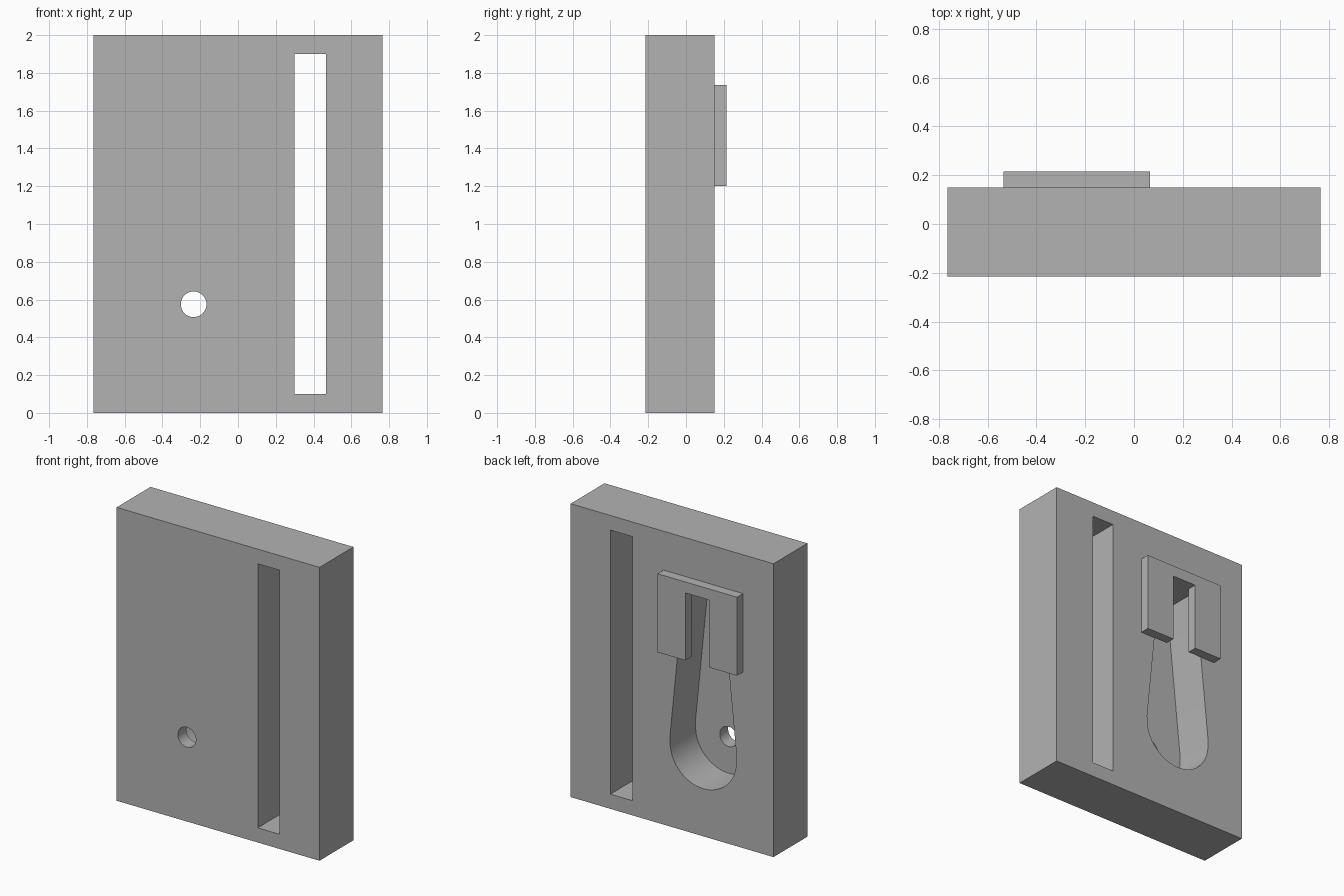
import bpy, bmesh, math

cube = bpy.data.objects.get("Cube")
if cube:
    bpy.data.objects.remove(cube, do_unlink=True)

# Main dimensions
HALF_W, HEIGHT = 0.765, 2.0
FRONT, BACK, PAD_BACK = -0.215, 0.15, 0.215
POCKET_FLOOR = -0.125
CX, HOLE_Z, POCKET_R, POCKET_TOP = -0.235, 0.575, 0.25, 1.66

grey = bpy.data.materials.new("plain grey")
grey.use_nodes = True
grey.diffuse_color = (0.45, 0.45, 0.45, 1)
grey.node_tree.nodes["Principled BSDF"].inputs["Base Color"].default_value = (0.45, 0.45, 0.45, 1)


def extrude_profile(name, points, y0, y1):
    """Solid made by pushing an x-z outline from y0 to y1."""
    bm = bmesh.new()
    face = bm.faces.new([bm.verts.new((x, y0, z)) for x, z in points])
    moved = bmesh.ops.extrude_face_region(bm, geom=[face])["geom"]
    verts = [v for v in moved if isinstance(v, bmesh.types.BMVert)]
    bmesh.ops.translate(bm, verts=verts, vec=(0, y1 - y0, 0))
    bmesh.ops.recalc_face_normals(bm, faces=bm.faces)
    mesh = bpy.data.meshes.new(name)
    bm.to_mesh(mesh)
    bm.free()
    mesh.materials.append(grey)
    obj = bpy.data.objects.new(name, mesh)
    bpy.context.collection.objects.link(obj)
    return obj


def rect(x0, x1, z0, z1):
    return [(x0, z0), (x1, z0), (x1, z1), (x0, z1)]


def arc(cx, cz, r, start, end, steps):
    angles = [math.radians(start + (end - start) * i / steps) for i in range(steps + 1)]
    return [(cx + r * math.cos(a), cz + r * math.sin(a)) for a in angles]


def select_only(obj):
    bpy.ops.object.select_all(action="DESELECT")
    obj.select_set(True)
    bpy.context.view_layer.objects.active = obj


def cut(target, cutter):
    cutter.hide_render = True
    mod = target.modifiers.new("cut", "BOOLEAN")
    mod.operation, mod.solver, mod.object = "DIFFERENCE", "EXACT", cutter
    select_only(target)
    bpy.ops.object.modifier_apply(modifier=mod.name)
    bpy.data.objects.remove(cutter, do_unlink=True)


# Backing block
block = extrude_profile("block", rect(-HALF_W, HALF_W, 0, HEIGHT), FRONT, BACK)

# Long through slot
cut(block, extrude_profile("slot_cutter", rect(0.30, 0.465, 0.10, 1.90), -0.5, 0.5))

# Tapered keyhole pocket, open at the back, with a tiny step above its round end
side = [(0.145, POCKET_TOP), (0.252, 0.607)]
keyhole = [(CX - x, z) for x, z in side]
keyhole += arc(CX, HOLE_Z, POCKET_R, 179, 361, 56)
keyhole += [(CX + x, z) for x, z in reversed(side)]
cut(block, extrude_profile("pocket_cutter", keyhole, POCKET_FLOOR, 0.3))

# Round screw hole through the pocket floor
hole = arc(CX, HOLE_Z, 0.068, 0, 360, 40)[:-1]
cut(block, extrude_profile("hole_cutter", hole, -0.5, 0.0))

select_only(block)
bpy.ops.object.shade_smooth_by_angle(angle=math.radians(20))

# Raised pad with two legs astride the pocket
pad_half, notch_half, pad_low, pad_top = 0.30, 0.09, 1.20, 1.735
left = [(notch_half, POCKET_TOP), (notch_half, pad_low), (pad_half, pad_low), (pad_half, pad_top)]
outline = [(CX + x, z) for x, z in left] + [(CX - x, z) for x, z in reversed(left)]
extrude_profile("hook_pad", outline, BACK, PAD_BACK)
